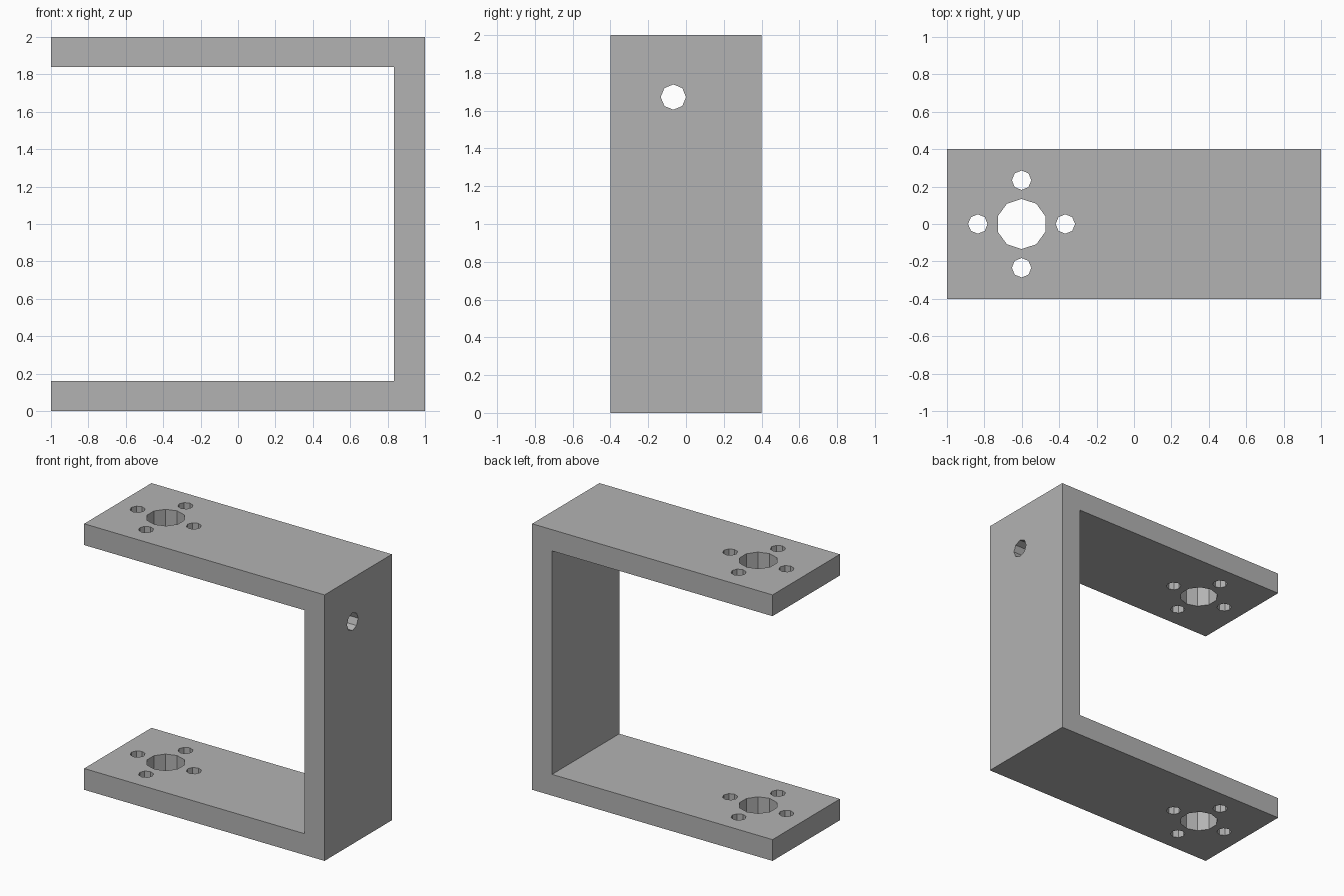
import bpy, bmesh, math
from mathutils import Matrix, Vector

if "Cube" in bpy.data.objects:
    bpy.data.objects.remove(bpy.data.objects["Cube"])

grey = bpy.data.materials.new("grey_metal")
grey.diffuse_color = (0.45, 0.45, 0.45, 1)
grey.use_nodes = True
grey.node_tree.nodes["Principled BSDF"].inputs["Base Color"].default_value = grey.diffuse_color


def make_object(name, bm):
    bmesh.ops.recalc_face_normals(bm, faces=bm.faces)
    mesh = bpy.data.meshes.new(name)
    bm.to_mesh(mesh)
    bm.free()
    mesh.materials.append(grey)
    obj = bpy.data.objects.new(name, mesh)
    bpy.context.collection.objects.link(obj)
    return obj


def add_drill(bm, sides, radius, depth, centre, rotation=Matrix()):
    bmesh.ops.create_cone(bm, cap_ends=True, segments=sides, radius1=radius,
                          radius2=radius, depth=depth,
                          matrix=Matrix.Translation(centre) @ rotation)


# C-shaped bracket, extruded along y
profile = [(-1, 0), (1, 0), (1, 2), (-1, 2),
           (-1, 1.84), (0.834, 1.84), (0.834, 0.16), (-1, 0.16)]
bm = bmesh.new()
face = bm.faces.new([bm.verts.new((x, -0.4, z)) for x, z in profile])
ext = bmesh.ops.extrude_face_region(bm, geom=[face])
bmesh.ops.translate(bm, vec=(0, 0.8, 0),
                    verts=[g for g in ext["geom"] if isinstance(g, bmesh.types.BMVert)])
bracket = make_object("bracket", bm)

# Drills: centre bore and four screw holes through both arms, cable hole in the wall
bm = bmesh.new()
hub = Vector((-0.601, 0, 1))
add_drill(bm, 10, 0.134, 3, hub, Matrix.Rotation(math.pi / 2, 4, "Z")
          @ Matrix.Rotation(math.pi / 2, 4, "Z"))
for i in range(4):
    a = i * math.pi / 2
    add_drill(bm, 8, 0.052, 3, hub + 0.234 * Vector((math.cos(a), math.sin(a), 0)))
add_drill(bm, 8, 0.067, 0.4, (0.917, -0.067, 1.672),
          Matrix.Rotation(math.pi / 2, 4, "Y"))
drills = make_object("drill_cutters", bm)
drills.hide_render = True
drills.hide_viewport = True

# Cut the holes
cut = bracket.modifiers.new("holes", "BOOLEAN")
cut.operation = "DIFFERENCE"
cut.solver = "EXACT"
cut.object = drills
